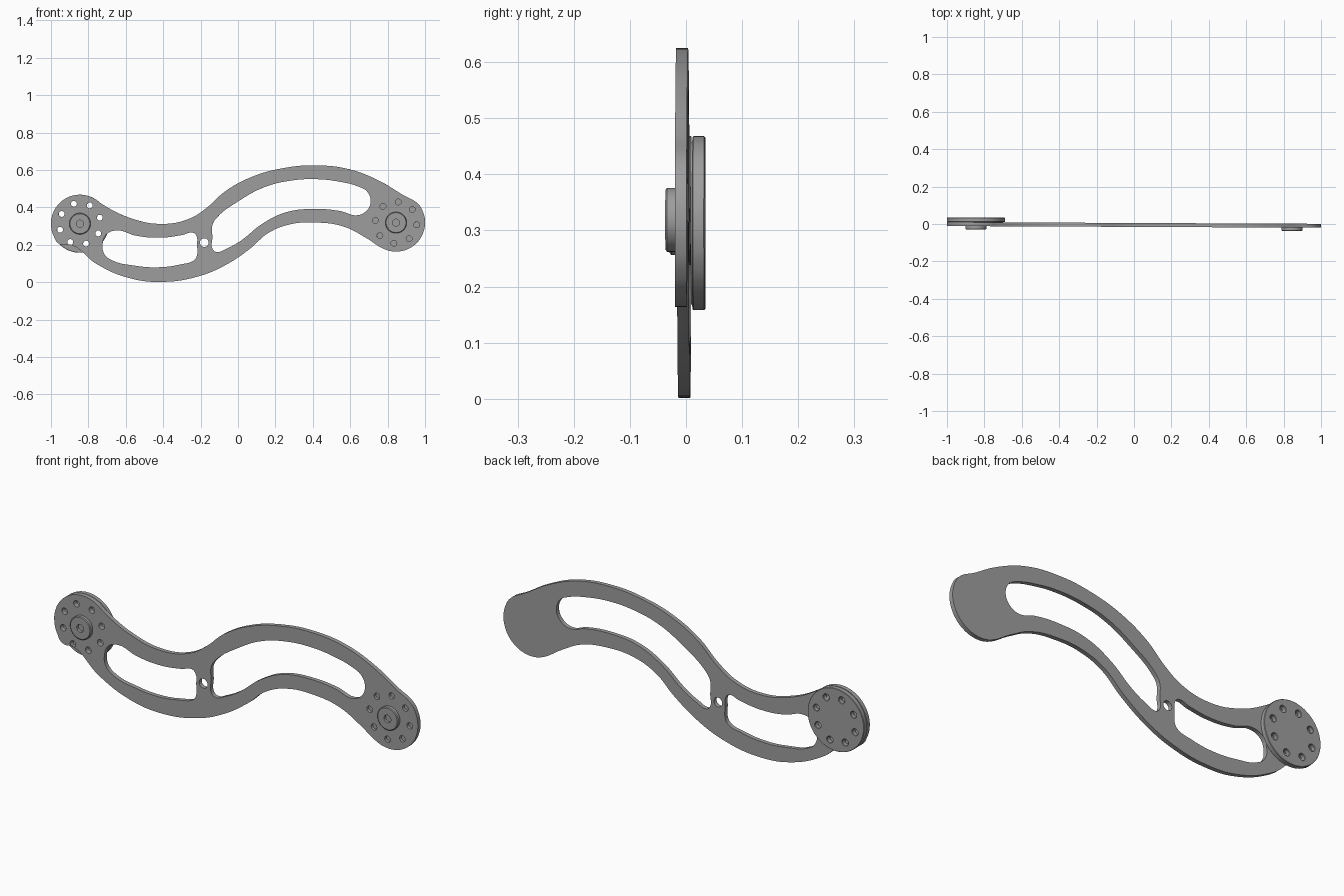
import bpy, bmesh
from math import pi, cos, sin, radians
from mathutils import Matrix

cube = bpy.data.objects.get("Cube")
if cube:
    bpy.data.objects.remove(cube)

metal = bpy.data.materials.new("grey metal")
metal.use_nodes = True
GREY = (0.34, 0.34, 0.34, 1)
metal.diffuse_color = GREY
metal.node_tree.nodes["Principled BSDF"].inputs["Base Color"].default_value = GREY

# Parts are drawn flat (x, height) with depth towards the front, then stood up
# with the arm's very slight yaw
STAND = Matrix.Translation((0, -0.005, 0)) @ Matrix.Rotation(-0.0045, 4, 'Z') @ Matrix.Rotation(pi / 2, 4, 'X')
LEFT_END, RIGHT_END = (-0.845, 0.313), (0.845, 0.319)
END_R, BOLT_RING, BOLT_R = 0.155, 0.111, 0.0155


def arc(center, r, start, end, n):
    angles = [radians(start + (end - start) * i / n) for i in range(n + 1)]
    return [(center[0] + r * cos(a), center[1] + r * sin(a)) for a in angles]


def ring(center, r):
    return arc(center, r, 0, 315, 7)


def bolt_centers(center, first):
    return arc(center, BOLT_RING, first, first + 315, 7)


def finish(ob):
    ob.matrix_world = STAND
    ob.data.materials.clear()
    ob.data.materials.append(metal)
    bpy.ops.object.select_all(action='DESELECT')
    ob.select_set(True)
    bpy.context.view_layer.objects.active = ob
    bpy.ops.object.shade_smooth_by_angle(angle=radians(35))


def flat_part(name, loops, back, front, bevel=0.0):
    """Extruded sheet: first loop is the outline, the others are openings."""
    cu = bpy.data.curves.new(name, 'CURVE')
    cu.dimensions, cu.fill_mode, cu.resolution_u = '2D', 'BOTH', 6
    cu.extrude = (front - back) / 2 - bevel
    cu.bevel_depth, cu.offset, cu.bevel_resolution = bevel, -bevel, 0
    for pts in loops:
        sp = cu.splines.new('BEZIER')
        sp.bezier_points.add(len(pts) - 1)
        sp.use_cyclic_u = True
        for bp, (x, h) in zip(sp.bezier_points, pts):
            bp.co = (x, h, 0)
            bp.handle_left_type = bp.handle_right_type = 'AUTO'
    tmp = bpy.data.objects.new(name + "_curve", cu)
    bpy.context.collection.objects.link(tmp)
    me = bpy.data.meshes.new_from_object(tmp.evaluated_get(bpy.context.evaluated_depsgraph_get()))
    bpy.data.objects.remove(tmp)
    me.name = name
    bm = bmesh.new()
    bm.from_mesh(me)
    bmesh.ops.remove_doubles(bm, verts=bm.verts, dist=1e-5)
    bmesh.ops.translate(bm, verts=bm.verts, vec=(0, 0, (front + back) / 2))
    bmesh.ops.recalc_face_normals(bm, faces=bm.faces)
    bm.to_mesh(me)
    bm.free()
    ob = bpy.data.objects.new(name, me)
    bpy.context.collection.objects.link(ob)
    return ob


def lathe(name, center, profile, steps=48):
    bm = bmesh.new()
    vs = [bm.verts.new((r, 0, d)) for r, d in profile]
    edges = [bm.edges.new(p) for p in zip(vs, vs[1:])]
    bmesh.ops.spin(bm, geom=vs + edges, cent=(0, 0, 0), axis=(0, 0, 1), angle=2 * pi, steps=steps)
    bmesh.ops.remove_doubles(bm, verts=bm.verts, dist=1e-5)
    bmesh.ops.recalc_face_normals(bm, faces=bm.faces)
    bmesh.ops.translate(bm, verts=bm.verts, vec=(*center, 0))
    me = bpy.data.meshes.new(name)
    bm.to_mesh(me)
    bm.free()
    ob = bpy.data.objects.new(name, me)
    bpy.context.collection.objects.link(ob)
    return ob


# S-shaped arm with two long windows, a pivot hole and through bolt holes
upper = [(-0.73, 0.42), (-0.58, 0.345), (-0.41, 0.312), (-0.26, 0.34), (-0.165, 0.4), (-0.07, 0.485),
         (0.07, 0.562), (0.24, 0.61), (0.42, 0.625), (0.6, 0.603), (0.76, 0.54), (0.88, 0.468)]
lower = [(0.68, 0.24), (0.57, 0.296), (0.43, 0.319), (0.28, 0.31), (0.16, 0.262), (0.065, 0.18),
         (-0.07, 0.09), (-0.21, 0.032), (-0.4, 0.002), (-0.58, 0.022), (-0.76, 0.1), (-0.89, 0.2)]
outline = (arc(LEFT_END, END_R, 225, 60, 8) + upper
           + arc(RIGHT_END, END_R, 40, -115, 8) + lower)
left_window = [(-0.724, 0.205), (-0.702, 0.257), (-0.645, 0.277), (-0.55, 0.25), (-0.42, 0.238), (-0.3, 0.252),
               (-0.24, 0.265), (-0.221, 0.245), (-0.219, 0.2), (-0.219, 0.145), (-0.232, 0.12), (-0.31, 0.095),
               (-0.43, 0.08), (-0.56, 0.09), (-0.67, 0.116), (-0.715, 0.152)]
right_window = [(-0.137, 0.18), (-0.137, 0.24), (-0.137, 0.305), (-0.115, 0.343), (0.01, 0.438), (0.14, 0.508),
                (0.28, 0.543), (0.42, 0.551), (0.54, 0.538), (0.64, 0.513), (0.69, 0.485), (0.709, 0.43),
                (0.685, 0.38), (0.635, 0.358), (0.55, 0.38), (0.42, 0.392), (0.26, 0.375), (0.13, 0.313),
                (0.015, 0.222), (-0.06, 0.18), (-0.117, 0.162)]
left_bolts = [ring(c, BOLT_R) for c in bolt_centers(LEFT_END, 17)]
arm = flat_part("arm_plate", [outline, left_window, right_window, ring((-0.18, 0.212), 0.023)] + left_bolts,
                -0.0105, 0.0105)

# Blind bolt holes at the right end, cut from the front
bm = bmesh.new()
for x, h in bolt_centers(RIGHT_END, 39):
    bmesh.ops.create_cone(bm, cap_ends=True, segments=24, radius1=BOLT_R, radius2=BOLT_R, depth=0.03,
                          matrix=Matrix.Translation((x, h, 0.011)))
me = bpy.data.meshes.new("bolt_cutter")
bm.to_mesh(me)
bm.free()
cutter = bpy.data.objects.new("bolt_cutter", me)
cutter.hide_render = True
bpy.context.collection.objects.link(cutter)
mod = arm.modifiers.new("blind holes", 'BOOLEAN')
mod.operation, mod.object, mod.solver = 'DIFFERENCE', cutter, 'EXACT'
bpy.context.view_layer.objects.active = arm
bpy.ops.object.modifier_apply(modifier=mod.name)
bpy.data.objects.remove(cutter)
finish(arm)

# Round flange behind the left end, on a thin recessed spacer
finish(flat_part("left_flange", [arc(LEFT_END, END_R, 0, 345, 23)] + left_bolts, -0.0355, -0.0125, 0.002))
finish(flat_part("flange_spacer", [arc(LEFT_END, 0.145, 0, 345, 23)] + left_bolts, -0.0125, -0.0105))

# Front hubs with a chamfered rim and a blind bore
hub_profile = [(0.057, 0.0095), (0.057, 0.025), (0.053, 0.028), (0.019, 0.028), (0.019, 0.014), (0, 0.014)]
for name, center in (("left_hub", LEFT_END), ("right_hub", RIGHT_END)):
    finish(lathe(name, center, hub_profile))
